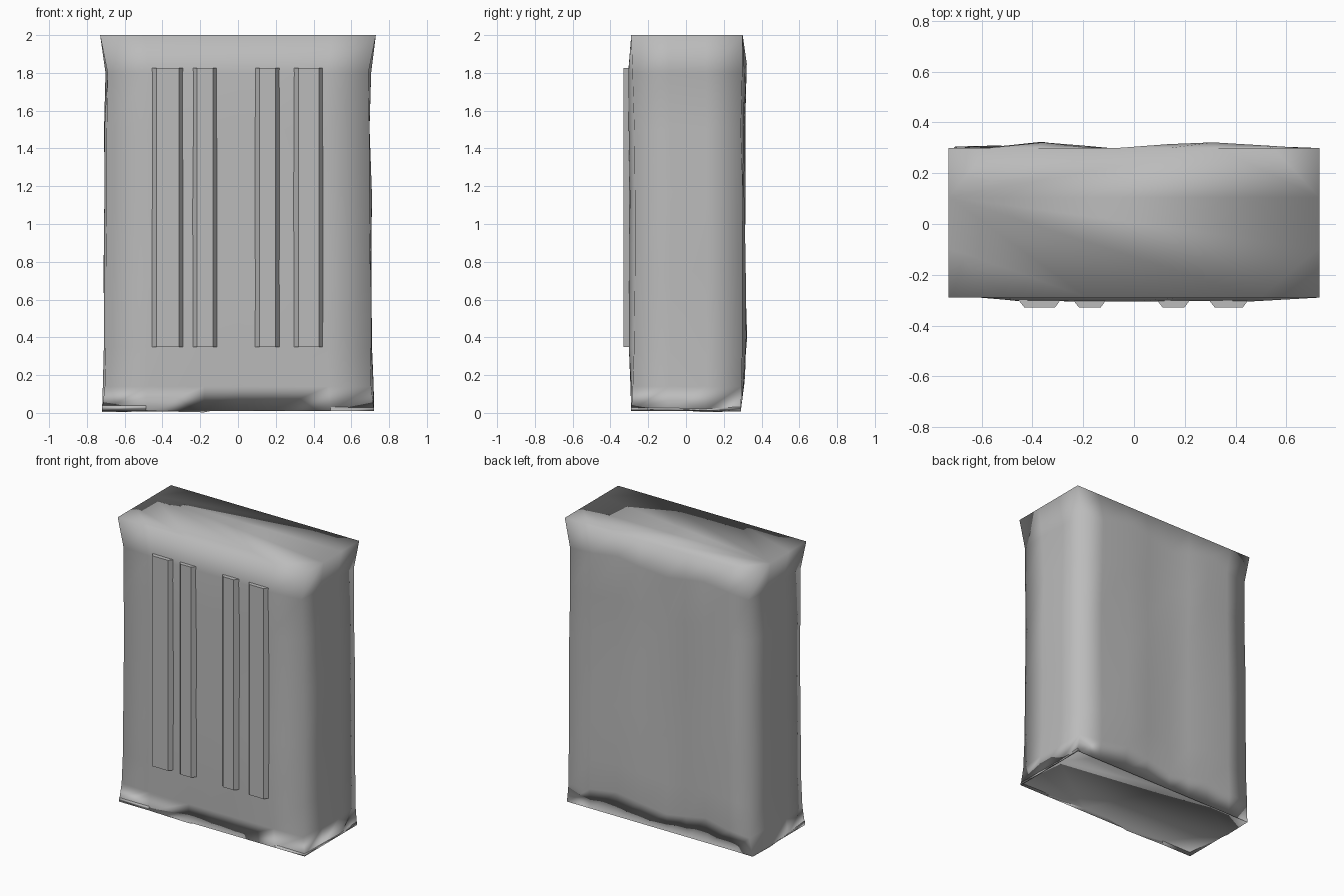
import bpy, bmesh, random

if "Cube" in bpy.data.objects:
    bpy.data.objects.remove(bpy.data.objects["Cube"])

random.seed(4)
grey = bpy.data.materials.new("mid grey")
grey.diffuse_color = (0.5, 0.5, 0.5, 1)
grey.use_nodes = True
grey.node_tree.nodes["Principled BSDF"].inputs["Base Color"].default_value = grey.diffuse_color


def finish(name, bm, smooth):
    bmesh.ops.recalc_face_normals(bm, faces=bm.faces)
    for f in bm.faces:
        f.smooth = smooth
    me = bpy.data.meshes.new(name)
    bm.to_mesh(me)
    bm.free()
    me.materials.append(grey)
    ob = bpy.data.objects.new(name, me)
    bpy.context.collection.objects.link(ob)
    return ob


# Crumpled bag body: rings of (z, half width, front edge, front middle, back edge, back ridge)
RINGS = [
    (0.01, 0.72, -0.29, -0.29, 0.29, 0.29),
    (0.14, 0.705, -0.282, -0.292, 0.30, 0.31),
    (0.35, 0.70, -0.275, -0.303, 0.30, 0.322),
    (0.75, 0.70, -0.270, -0.301, 0.295, 0.315),
    (1.15, 0.695, -0.270, -0.300, 0.295, 0.31),
    (1.50, 0.695, -0.274, -0.302, 0.295, 0.315),
    (1.80, 0.690, -0.283, -0.303, 0.298, 0.323),
    (2.00, 0.73, -0.29, -0.29, 0.30, 0.30),
]
FRONT = (-1, -0.68, -0.25, 0.0, 0.25, 0.68, 1)
BACK = (1, 0.75, 0.45, 0.2, -0.08, -0.3, -0.52, -0.78, -1)
RIDGE = (0, 0.3, 1, 0.4, -0.2, 0.4, 1, 0.3, 0)

bm = bmesh.new()
rings = []
for i, (z, w, fe, fm, be, br) in enumerate(RINGS):
    end = i in (0, len(RINGS) - 1)
    n = 0 if end else 0.007
    j = lambda: random.uniform(-n, n)
    pts = []
    for u in FRONT:
        pts.append((u * w, fe if abs(u) == 1 else fm + j() * 0.5, z))
    for v in (0.33, 0.67):
        pts.append((w + (0 if end else 0.008) + j(), fe + v * (be - fe), z))
    for u, r in zip(BACK, RIDGE):
        zz = z if end else z + r * 0.05
        pts.append((u * w, be + r * (br - be) + j(), zz))
    for v in (0.67, 0.33):
        pts.append((-w - (0 if end else 0.008) + j(), fe + v * (be - fe), z))
    rings.append([bm.verts.new(p) for p in pts])
for a, b in zip(rings, rings[1:]):
    for k in range(len(a)):
        m = (k + 1) % len(a)
        bm.faces.new((a[k], a[m], b[m], b[k]))
# Flat top, and a bottom pushed slightly in around its rim
bm.faces.new(rings[-1])
base = bm.faces.new(rings[0][::-1])
bmesh.ops.inset_region(bm, faces=[base], thickness=0.1, depth=0)
for v in base.verts:
    v.co.z = random.uniform(0.0, 0.04)
finish("bag_body", bm, True)

# Four raised vertical ribs with sloping sides
for x0, x1 in ((-0.455, -0.29), (-0.24, -0.11), (0.09, 0.22), (0.295, 0.45)):
    bm = bmesh.new()
    prof = ((x0, -0.28), (x0, -0.30), (x0 + 0.024, -0.33),
            (x1 - 0.022, -0.33), (x1, -0.30), (x1, -0.28))
    lo = [bm.verts.new((x, y, 0.35)) for x, y in prof]
    hi = [bm.verts.new((x, y, 1.825)) for x, y in prof]
    bm.faces.new(lo[::-1])
    bm.faces.new(hi)
    for k in range(6):
        m = (k + 1) % 6
        bm.faces.new((lo[k], lo[m], hi[m], hi[k]))
    finish("front_rib", bm, False)
